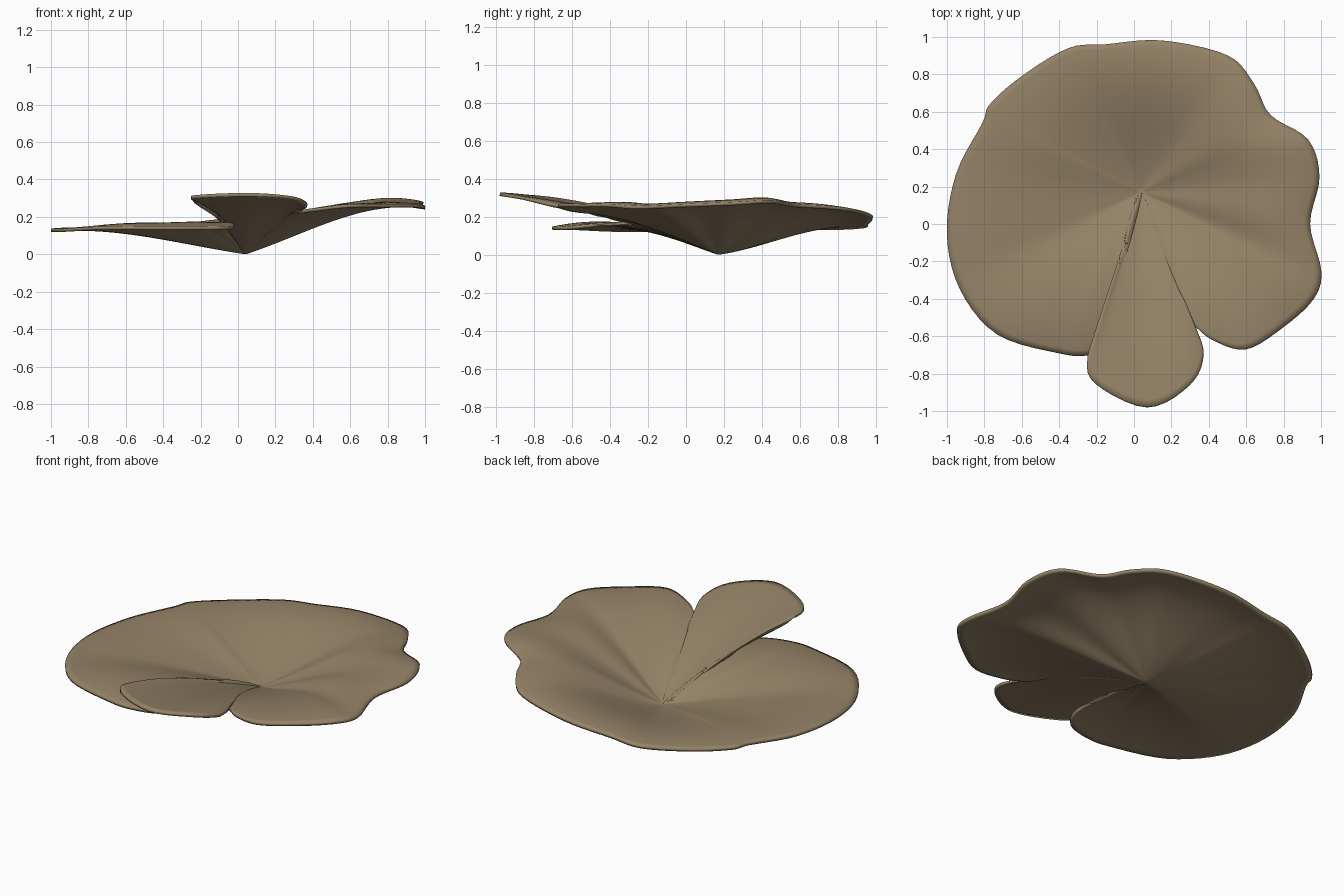
import bpy
import bmesh
import math
from mathutils import Vector

default_cube = bpy.data.objects.get("Cube")
if default_cube:
    bpy.data.objects.remove(default_cube, do_unlink=True)

STEPS = 5        # samples between neighbouring rim points
RINGS = 28       # samples from hub to rim
THICKNESS = 0.018
HUB = Vector((0.04, 0.17, 0.0))

# Rim of the ruffled cap, counter-clockwise from the slit and back to it
RIM = [
    # raised front petal
    (-.09, -.28, .16), (-.12, -.47, .2), (-.24, -.7, .28), (-.21, -.85, .3),
    (.07, -.98, .31), (.3, -.86, .29), (.37, -.7, .25), (.32, -.55, .22),
    # right lobes
    (.42, -.62, .23), (.6, -.67, .25), (.8, -.55, .25), (.96, -.4, .25),
    (1, -.25, .24), (.94, 0, .25), (.99, .25, .26), (.93, .45, .27),
    (.73, .58, .25), (.64, .75, .24),
    # back
    (.5, .9, .22), (.15, .98, .19), (-.15, .96, .16), (-.35, .94, .14),
    (-.6, .79, .13), (-.77, .64, .13), (-.81, .54, .13),
    # left lobe, tucked under the petal at its end
    (-.95, .27, .12), (-1, -.05, .12), (-.93, -.35, .12), (-.73, -.59, .13),
    (-.4, -.69, .13), (-.24, -.7, .13), (-.08, -.65, .13), (-.02, -.53, .14),
    (-.05, -.38, .15), (-.09, -.28, .16),
]


def smooth_path(points, steps):
    """Catmull-Rom path through the points."""
    pts = [Vector(p) for p in points]
    last = len(pts) - 1
    path = []
    for i in range(last):
        a, b, c, d = (pts[min(max(i + k, 0), last)] for k in (-1, 0, 1, 2))
        for s in range(steps):
            t = s / steps
            path.append(b + 0.5 * t * (c - a + t * (2*a - 5*b + 4*c - d
                                                    + t * (3*(b - c) + d - a))))
    return path + [pts[-1]]


def rise(t, direction):
    """Share of the rim height reached at t, by direction from the hub."""
    side = 1.3*t + 1.2*t**2 - 1.5*t**3
    petal = 1.5*t - 0.5*t**2
    back = 0.6*t + 2.6*t**2 - 2.2*t**3
    wp = max(0, -direction.y)**4
    wb = max(0, direction.y)**3
    return petal*wp + back*wb + side*(1 - wp - wb)


# Sheet swept from the hub to the rim
bm = bmesh.new()
rim = smooth_path(RIM, STEPS)
count = len(rim)
tuck_start = 0.79
hub = bm.verts.new(HUB)
columns = []
for i, p in enumerate(rim):
    direction = Vector((p.x - HUB.x, p.y - HUB.y, 0)).normalized()
    u = i / (count - 1)
    tuck = math.sin(math.pi * max(0, (u - tuck_start) / (1 - tuck_start)))
    column = []
    for j in range(1, RINGS + 1):
        t = j / RINGS
        arch = 4 * t * (1 - t) * tuck
        column.append(bm.verts.new((
            HUB.x + (p.x - HUB.x)*t - 0.09*arch,
            HUB.y + (p.y - HUB.y)*t,
            p.z * (rise(t, direction) + 0.45*arch))))
    columns.append(column)

for a, b in zip(columns, columns[1:]):
    bm.faces.new((hub, a[0], b[0]))
    for j in range(RINGS - 1):
        bm.faces.new((a[j], a[j + 1], b[j + 1], b[j]))

# Join both sides of the seam behind the slit
bmesh.ops.remove_doubles(bm, verts=[hub] + columns[0] + columns[-1], dist=0.0005)
for v in bm.verts:
    v.co.z += THICKNESS / 2

mesh = bpy.data.meshes.new("ruffled_cap")
bm.to_mesh(mesh)
bm.free()
cap = bpy.data.objects.new("ruffled_cap", mesh)
bpy.context.collection.objects.link(cap)

# Tan flesh colour
tan = bpy.data.materials.new("tan_flesh")
tan.use_nodes = True
color = (0.30, 0.225, 0.135, 1)
tan.diffuse_color = color
shader = tan.node_tree.nodes["Principled BSDF"]
shader.inputs["Base Color"].default_value = color
shader.inputs["Roughness"].default_value = 0.8
mesh.materials.append(tan)

# Thin flesh
solid = cap.modifiers.new("thickness", 'SOLIDIFY')
solid.thickness = THICKNESS
solid.offset = 0

bpy.context.view_layer.objects.active = cap
cap.select_set(True)
bpy.ops.object.shade_smooth_by_angle(angle=math.radians(50))
